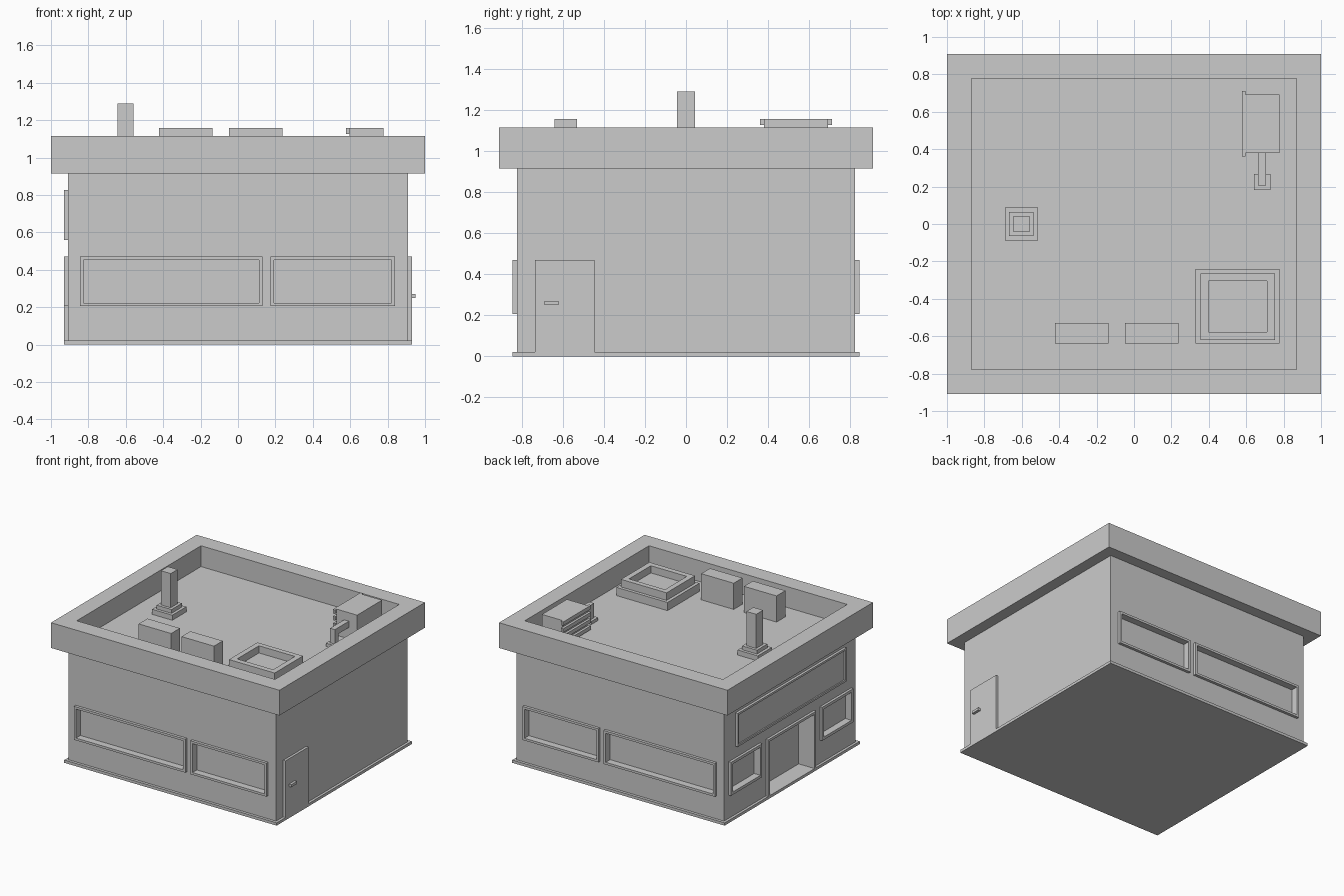
import bpy, bmesh
from mathutils import Vector

if "Cube" in bpy.data.objects:
    bpy.data.objects.remove(bpy.data.objects["Cube"])

# Directions for placing face-mounted parts: (across, up, outward) -> world
TOP = lambda u, v, w: (u, v, w)
FRONT = lambda u, v, w: (u, -w, v)
BACK = lambda u, v, w: (u, w, v)
LEFT = lambda u, v, w: (-w, u, v)


def finish(name, bm):
    bmesh.ops.recalc_face_normals(bm, faces=bm.faces)
    me = bpy.data.meshes.new(name)
    bm.to_mesh(me)
    bm.free()
    ob = bpy.data.objects.new(name, me)
    bpy.context.collection.objects.link(ob)
    return ob


def boxes(name, *specs):
    """One object from boxes given as (x0, x1, y0, y1, z0, z1)."""
    bm = bmesh.new()
    for x0, x1, y0, y1, z0, z1 in specs:
        vs = bmesh.ops.create_cube(bm, size=1)["verts"]
        for v in vs:
            v.co = Vector((x0 + (v.co.x + .5) * (x1 - x0),
                           y0 + (v.co.y + .5) * (y1 - y0),
                           z0 + (v.co.z + .5) * (z1 - z0)))
    return finish(name, bm)


def frame(name, place, outer, inner, w0, w1, floor=None):
    """Rectangular ring; with a floor height it becomes a closed tray."""
    bm = bmesh.new()
    low = w0 if floor is None else floor
    loops = []
    for (u0, u1, v0, v1), w in ((outer, w0), (outer, w1), (inner, w1), (inner, low)):
        loops.append([bm.verts.new(place(u, v, w))
                      for u, v in ((u0, v0), (u1, v0), (u1, v1), (u0, v1))])
    pairs = list(zip(loops, loops[1:]))
    if floor is None:
        pairs.append((loops[3], loops[0]))
    else:
        bm.faces.new(loops[0])
        bm.faces.new(loops[3])
    for a, b in pairs:
        for i in range(4):
            j = (i + 1) % 4
            bm.faces.new((a[i], a[j], b[j], b[i]))
    return finish(name, bm)


def shrink(r, d):
    return (r[0] + d, r[1] - d, r[2] + d, r[3] - d)


# Base and main walls
PLINTH = .022
boxes("plinth", (-.93, .93, -.845, .845, 0, PLINTH))
walls = boxes("walls", (-.91, .91, -.823, .823, PLINTH, .935))

# Windows: raised frames plus recesses to be cut from the walls
long_windows = [(-.845, .13, .205, .47), (.175, .84, .205, .47)]
side_windows = [(-.765, -.375, .205, .47), (.375, .765, .205, .47)]
cuts = []
for side, place, s in (("front", FRONT, -1), ("back", BACK, 1)):
    for i, r in enumerate(long_windows):
        q = shrink(r, .018)
        frame(f"{side}_window_frame_{i + 1}", place, r, q, .823, .845)
        ya, yb = sorted((s * .79, s * .9))
        cuts.append((q[0], q[1], ya, yb, q[2], q[3]))
for i, r in enumerate(side_windows):
    q = shrink(r, .022)
    frame(f"side_window_frame_{i + 1}", LEFT, r, q, .91, .93)
    cuts.append((-1, -.875, q[0], q[1], q[2], q[3]))

# Entrance: deep recess with a three-sided frame
cuts.append((-1, -.79, -.28, .28, 0, .45))
boxes("entrance_frame",
      (-.93, -.91, -.30, -.28, PLINTH, .47),
      (-.93, -.91, .28, .30, PLINTH, .47),
      (-.93, -.91, -.28, .28, .45, .47))

cutter = boxes("wall_cutter", *cuts)
cutter.hide_render = True
mod = walls.modifiers.new("recesses", "BOOLEAN")
mod.operation = "DIFFERENCE"
mod.solver = "EXACT"
mod.object = cutter
bpy.context.view_layer.update()
cut_mesh = bpy.data.meshes.new_from_object(
    walls.evaluated_get(bpy.context.evaluated_depsgraph_get()))
walls.modifiers.clear()
walls.data = cut_mesh
bpy.data.objects.remove(cutter)

# Blank panel above the entrance
panel = (-.68, .68, .56, .825)
frame("entrance_panel", LEFT, panel, shrink(panel, .016), .91, .93, floor=.92)

# Side door and handle
boxes("side_door", (.91, .93, -.735, -.445, PLINTH, .47))
boxes("side_door_handle", (.93, .95, -.69, -.62, .25, .27))

# Roof tray with overhanging parapet
ROOF = .95
frame("roof_parapet", TOP, (-1, 1, -.91, .91), (-.868, .868, -.777, .777),
      .915, 1.115, floor=ROOF)

# Stepped chimney
for name, h, z0, z1 in (("chimney_base", .088, ROOF, .99),
                        ("chimney_step", .065, .99, 1.02),
                        ("chimney_shaft", .043, 1.02, 1.29)):
    boxes(name, (-.602 - h, -.602 + h, -h, h, z0, z1))

# Two roof boxes
for i, x in enumerate((-.422, -.047)):
    boxes(f"roof_box_{i + 1}", (x, x + .285, -.64, -.53, ROOF, 1.157))

# Skylight
boxes("skylight_base", (.33, .777, -.64, -.24, ROOF, 1.015))
frame("skylight_rim", TOP, (.355, .755, -.62, -.265), (.397, .712, -.577, -.305),
      1.015, 1.075, floor=1.018)

# Vent unit with horizontal slats
boxes("vent_unit", (.597, .777, .38, .692, ROOF, 1.157))
boxes("vent_slats", *[(.578, .597, .36, .71, z, z + .03)
                      for z in (.965, 1.019, 1.073, 1.127)])

# Elbow duct dropping from the vent unit to the roof
boxes("duct_foot", (.642, .73, .183, .268, ROOF, .975))
boxes("duct_elbow",
      (.663, .705, .205, .247, .975, 1.04),
      (.663, .705, .205, .38, 1.04, 1.09))
